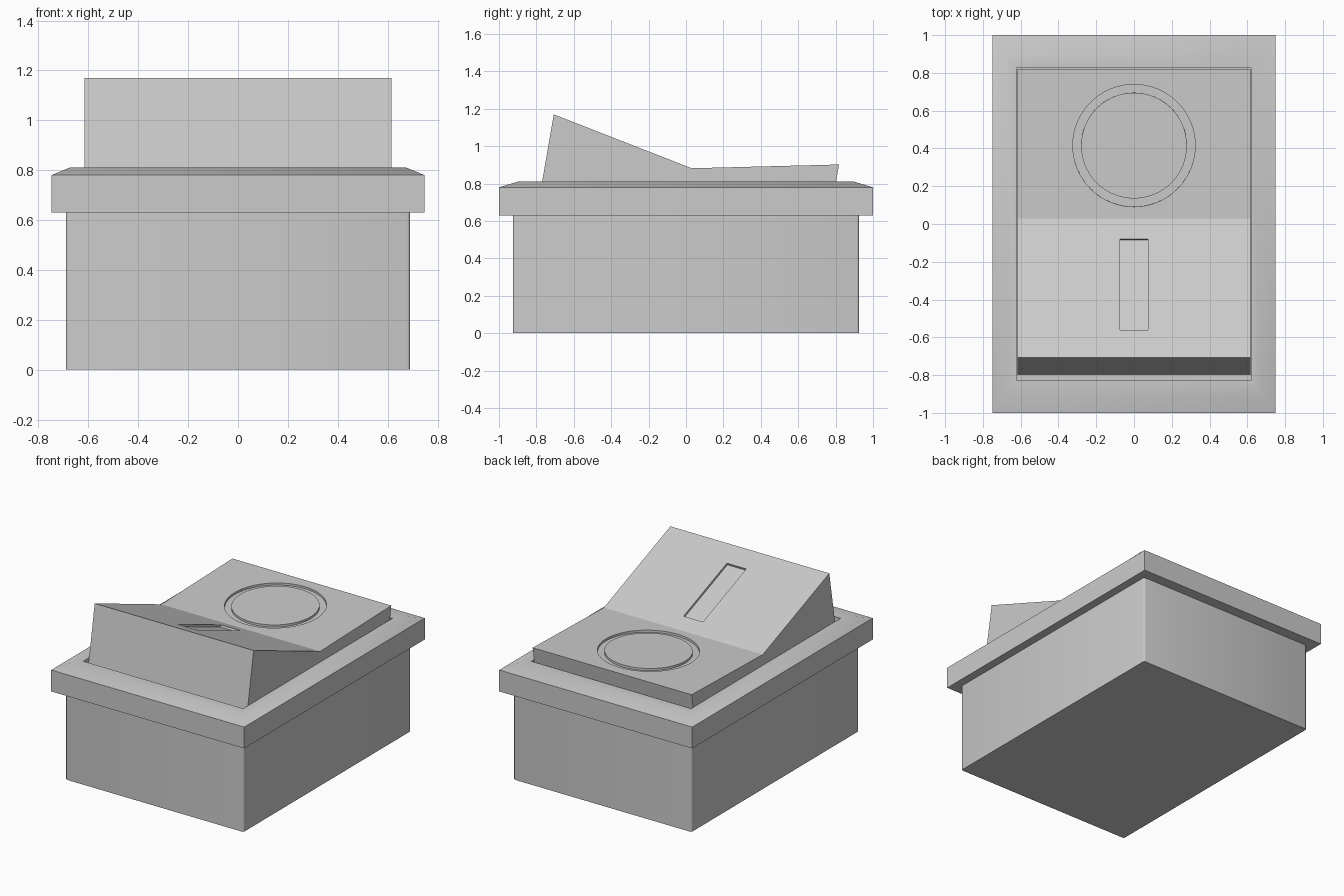
import bpy, bmesh
from math import atan2
from mathutils import Matrix

old = bpy.data.objects.get("Cube")
if old:
    bpy.data.objects.remove(old, do_unlink=True)

GREY = (0.6, 0.6, 0.6, 1)
mat = bpy.data.materials.new("plain grey plastic")
mat.use_nodes = True
mat.diffuse_color = GREY
mat.node_tree.nodes["Principled BSDF"].inputs["Base Color"].default_value = GREY


def finish(name, bm):
    bmesh.ops.recalc_face_normals(bm, faces=bm.faces)
    mesh = bpy.data.meshes.new(name)
    bm.to_mesh(mesh)
    bm.free()
    ob = bpy.data.objects.new(name, mesh)
    mesh.materials.append(mat)
    bpy.context.collection.objects.link(ob)
    return ob


def smooth(ob, angle):
    bpy.ops.object.select_all(action="DESELECT")
    ob.select_set(True)
    bpy.context.view_layer.objects.active = ob
    bpy.ops.object.shade_smooth_by_angle(angle=angle)


def box(name, x, y, z0, z1, round_corners=0):
    """Box with half sizes x and y, with optional rounded upright edges."""
    bm = bmesh.new()
    size = Matrix.Diagonal((2 * x, 2 * y, z1 - z0, 1))
    bmesh.ops.create_cube(bm, size=1, matrix=Matrix.Translation((0, 0, (z0 + z1) / 2)) @ size)
    if round_corners:
        upright = [e for e in bm.edges if abs(e.verts[0].co.z - e.verts[1].co.z) > 0.01]
        bmesh.ops.bevel(bm, geom=upright, offset=round_corners, segments=3,
                        profile=0.5, affect="EDGES")
    return finish(name, bm)


def rings(name, loops, closed):
    """Rectangular loops (half x, half y, z) joined by bands."""
    bm = bmesh.new()
    made = [[bm.verts.new((sx * x, sy * y, z)) for sx, sy in ((-1, -1), (1, -1), (1, 1), (-1, 1))]
            for x, y, z in loops]
    pairs = list(zip(made, made[1:] + made[:1])) if closed else list(zip(made, made[1:]))
    for a, b in pairs:
        for i in range(4):
            j = (i + 1) % 4
            bm.faces.new((a[i], a[j], b[j], b[i]))
    return finish(name, bm)


def cut(target, cutter):
    cutter.hide_render = True
    cutter.hide_viewport = True
    mod = target.modifiers.new("cut", "BOOLEAN")
    mod.operation = "DIFFERENCE"
    mod.solver = "EXACT"
    mod.object = cutter
    cutter.hide_viewport = False
    bpy.context.view_layer.objects.active = target
    bpy.ops.object.modifier_apply(modifier=mod.name)
    bpy.data.objects.remove(cutter, do_unlink=True)


# Housing that sits behind the panel
housing = box("housing", 0.69, 0.925, 0, 0.64, 0.012)
smooth(housing, 0.6)

# Bezel frame with a sloping rim and an open middle
bezel = rings("bezel_frame", [(0.62, 0.828, 0.63), (0.748, 1, 0.63), (0.748, 1, 0.78),
                              (0.675, 0.9, 0.81), (0.62, 0.828, 0.81)], True)
smooth(bezel, 0.5)

# Rocker: side profile pulled across the width
profile = [(-0.797, 0.65), (-0.707, 1.17), (0.03, 0.882), (0.818, 0.902), (0.775, 0.65)]
bm = bmesh.new()
side = bm.faces.new([bm.verts.new((-0.616, y, z)) for y, z in profile])
out = bmesh.ops.extrude_face_region(bm, geom=[side])
bmesh.ops.translate(bm, vec=(1.232, 0, 0),
                    verts=[v for v in out["geom"] if isinstance(v, bmesh.types.BMVert)])
rocker = finish("rocker", bm)


def surface(y, a, b):
    """Frame lying on the rocker slope between profile points a and b."""
    (y0, z0), (y1, z1) = profile[a], profile[b]
    tilt = atan2(z1 - z0, y1 - y0)
    z = z0 + (y - y0) / (y1 - y0) * (z1 - z0)
    return Matrix.Translation((0, y, z)) @ Matrix.Rotation(tilt, 4, "X")


# Recessed bar mark on the raised half
bar = box("bar_cutter", 0.075, 0.258, -0.015, 0.05)
bar.matrix_world = surface(-0.32, 1, 2)
cut(rocker, bar)

# Ring groove mark on the low half
bm = bmesh.new()
loops = []
for r, z in ((0.28, -0.015), (0.324, -0.015), (0.324, 0.05), (0.28, 0.05)):
    loops.append(bmesh.ops.create_circle(bm, segments=64, radius=r,
                                         matrix=Matrix.Translation((0, 0, z)))["verts"])
for a, b in zip(loops, loops[1:] + loops[:1]):
    for i in range(64):
        j = (i + 1) % 64
        bm.faces.new((a[i], a[j], b[j], b[i]))
groove = finish("ring_cutter", bm)
groove.matrix_world = surface(0.415, 2, 3)
cut(rocker, groove)
smooth(rocker, 0.3)
